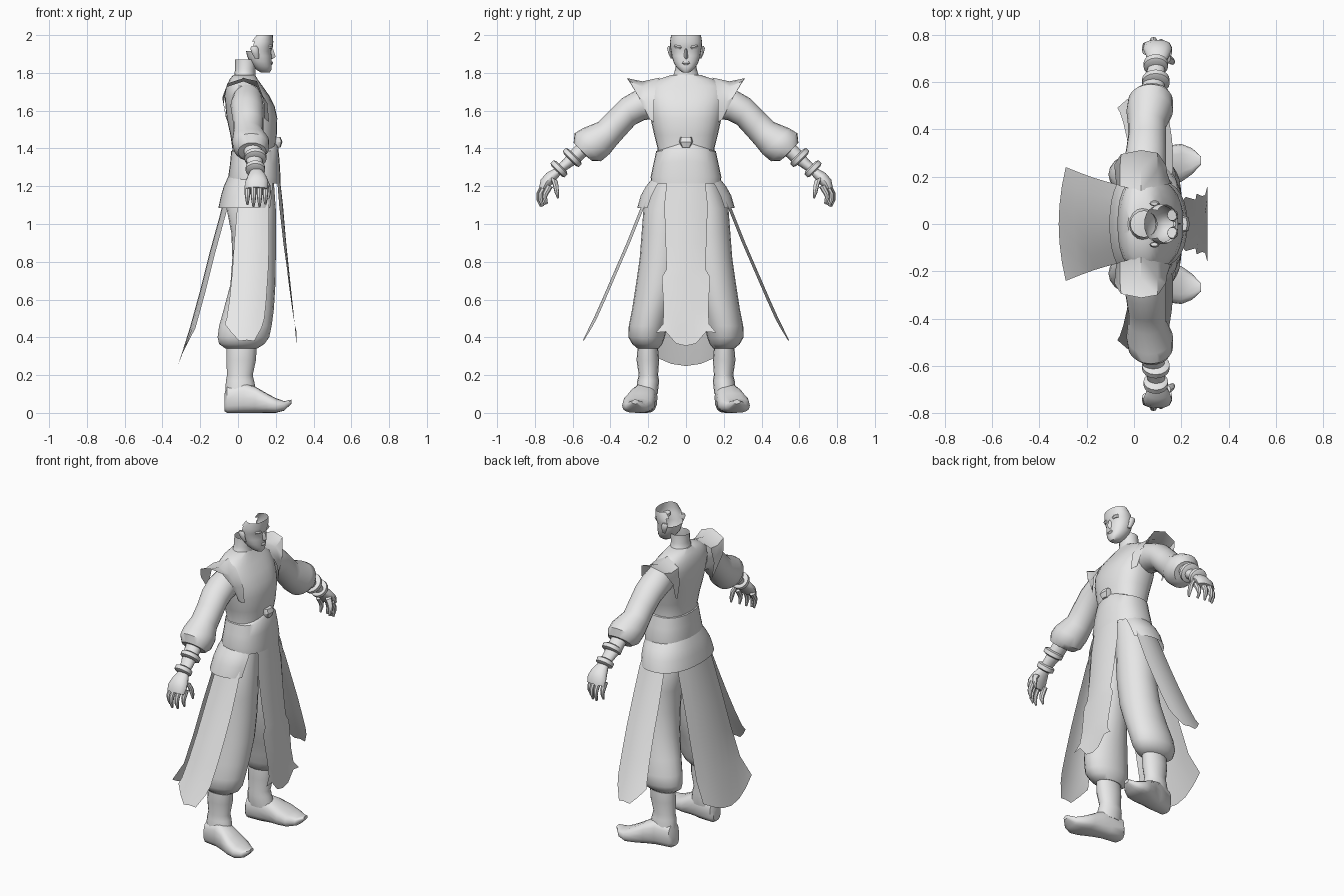
import bpy, bmesh, math
from mathutils import Vector as V

cloth = bpy.data.materials.new("light_grey")
cloth.diffuse_color = (0.8, 0.8, 0.8, 1)


def finish(name, bm, mirror=False):
    bmesh.ops.recalc_face_normals(bm, faces=bm.faces)
    me = bpy.data.meshes.new(name)
    bm.to_mesh(me)
    bm.free()
    ob = bpy.data.objects.new(name, me)
    bpy.context.collection.objects.link(ob)
    me.materials.append(cloth)
    if mirror:
        m = ob.modifiers.new("mirror", 'MIRROR')
        m.use_axis = (False, True, False)
        m.use_mirror_merge = False
    return ob


def sheet(name, rows, mirror=False, closed=False, caps=(False, False), drop=None):
    """Skin rows of points; closed rows make tubes."""
    bm = bmesh.new()
    vs = [[bm.verts.new(p) for p in r] for r in rows]
    n = len(rows[0])
    for a, b in zip(vs, vs[1:]):
        for i in range(n if closed else n - 1):
            j = (i + 1) % n
            bm.faces.new((a[i], a[j], b[j], b[i]))
    if caps[0]:
        bm.faces.new(vs[0])
    if caps[1]:
        bm.faces.new(vs[-1])
    if drop:
        bad = [f for f in bm.faces if drop(f.calc_center_median())]
        bmesh.ops.delete(bm, geom=bad, context='FACES')
    return finish(name, bm, mirror)


def ring(c, u, v, n=20, p=1.0, a0=0, a1=360):
    """Ellipse points; p below 1 makes the shape boxier."""
    full = a1 - a0 == 360
    out = []
    for i in range(n):
        a = math.radians(a0 + (a1 - a0) * i / (n if full else n - 1))
        s, t = math.cos(a), math.sin(a)
        out.append(V(c) + V(u) * math.copysign(abs(s) ** p, s) + V(v) * math.copysign(abs(t) ** p, t))
    return out


def band(y0, z0, y1, z1, x0, x1, **k):
    """Cross-section spanning two outline points (y, z) and an x range."""
    c = ((x0 + x1) / 2, (y0 + y1) / 2, (z0 + z1) / 2)
    return ring(c, ((x1 - x0) / 2, 0, 0), (0, (y1 - y0) / 2, (z1 - z0) / 2), **k)


def tube(name, rows, mirror=True, caps=(True, True), drop=None, **k):
    return sheet(name, [band(*r, **k) for r in rows], mirror, True, caps, drop)


def level(rows):
    """Horizontal centred sections from (z, half_width, x0, x1)."""
    return [(-w, z, w, z, a, b) for z, w, a, b in rows]


# torso, wide belt and neck
tube("torso", level([(1.22, .17, -.04, .2), (1.40, .15, -.03, .195), (1.47, .168, -.04, .205),
     (1.56, .188, -.06, .208), (1.62, .2, -.066, .195), (1.68, .21, -.07, .165), (1.73, .2, -.06, .13),
     (1.765, .15, -.045, .105), (1.79, .075, -.025, .09)]), False, p=.85, n=28)
belt = [(1.215, .185, -.05, .225), (1.25, .187, -.052, .225), (1.32, .172, -.042, .22),
        (1.385, .158, -.036, .212), (1.39, .148, -.03, .2)]
rows = [band(-w, z, w, z, a, b, p=.85, n=28) for z, w, a, b in belt]
for k, r in enumerate(rows):
    for q in r:
        q.z += (.045 * max(0, 1 - abs(q.y) / .14) if q.x > .08 else 0) * (k - 1) / 3 if k else -.0
sheet("belt", rows, closed=True)
tube("buckle", [(-.022, 1.405, .022, 1.405, .18, .225), (-.036, 1.435, .036, 1.435, .18, .235),
     (-.03, 1.46, .03, 1.46, .18, .225)], False, n=8, p=.6)
tube("neck", level([(1.75, .095, -.04, .1), (1.79, .066, -.02, .092), (1.82, .057, -.015, .092),
     (1.87, .055, -.015, .1)]), False, caps=(False, False), n=16)

# head shell, open at the crown and upper back
tube("head", level([(1.803, .018, .12, .168), (1.815, .036, .1, .176), (1.835, .054, .08, .178),
     (1.86, .067, .06, .178), (1.89, .075, .048, .178), (1.915, .079, .043, .175), (1.935, .083, .045, .183),
     (1.965, .085, .055, .187), (2.0, .079, .085, .184)]), False, caps=(True, False), n=24, p=.92,
     drop=lambda c: c.z > 1.92 and c.x < .085)
sheet("nose", [[V((.172, -.008, 1.93)), V((.185, 0, 1.93)), V((.172, .008, 1.93))],
               [V((.168, -.015, 1.885)), V((.2, 0, 1.885)), V((.168, .015, 1.885))],
               [V((.168, -.012, 1.874)), V((.18, 0, 1.872)), V((.168, .012, 1.874))]])
tube("lips", level([(1.843, .012, .165, .18), (1.852, .022, .165, .186), (1.861, .014, .165, .182)]), False, n=10)
tube("brow", [(.014, 1.925, .06, 1.93, .14, .178), (.012, 1.933, .064, 1.941, .14, .186),
     (.014, 1.942, .06, 1.948, .14, .182)], n=10)
tube("ear", [(.07, 1.875, .08, 1.875, .09, .11), (.075, 1.9, .093, 1.9, .075, .11),
     (.075, 1.925, .1, 1.93, .065, .108), (.078, 1.94, .094, 1.942, .07, .1)], n=8)

# flared shoulder wings of the vest
wing_in = [(-.06, .17, 1.54), (-.075, .17, 1.64), (-.06, .16, 1.73), (.03, .14, 1.775), (.1, .16, 1.735),
           (.155, .17, 1.64), (.165, .17, 1.54)]
wing_mid = [(-.06, .185, 1.55), (-.08, .215, 1.65), (-.06, .23, 1.725), (.03, .23, 1.755), (.1, .23, 1.725),
            (.14, .215, 1.65), (.15, .187, 1.55)]
wing_out = [(-.06, .192, 1.56), (-.083, .25, 1.67), (-.055, .295, 1.745), (.03, .312, 1.772),
            (.1, .3, 1.757), (.135, .25, 1.67), (.14, .195, 1.56)]
sheet("shoulder_wing", [wing_in, wing_mid, wing_out], True)

# puffed sleeves, forearms, bracelets
tube("sleeve", [(.19, 1.74, .15, 1.56, -.03, .13), (.27, 1.705, .22, 1.55, -.04, .135),
     (.34, 1.665, .27, 1.525, -.035, .135), (.41, 1.595, .325, 1.465, -.025, .135),
     (.465, 1.54, .365, 1.42, -.025, .135), (.55, 1.505, .405, 1.37, -.032, .165),
     (.59, 1.48, .45, 1.332, -.025, .165), (.595, 1.43, .5, 1.335, 0, .15),
     (.57, 1.405, .535, 1.365, .03, .12)])
tube("forearm", [(.57, 1.43, .515, 1.37, .03, .125), (.615, 1.385, .56, 1.33, .035, .13),
     (.65, 1.34, .61, 1.3, .05, .13), (.7, 1.295, .667, 1.262, .065, .13)], n=16)
for name, y, z, r in (("cuff", .602, 1.352, .042), ("bracelet", .672, 1.292, .037)):
    tube(name, [(y + d + r * s, z - d + r * s, y + d - r * s, z - d - r * s, .092 - r * s * 1.4, .092 + r * s * 1.4)
         for d, s in ((-.013, .75), (-.008, 1), (.008, 1), (.013, .75))], n=16)

# hands
tube("palm", [(.695, 1.295, .66, 1.265, .065, .13), (.74, 1.27, .685, 1.235, .05, .15),
     (.77, 1.235, .71, 1.21, .038, .16), (.778, 1.195, .735, 1.18, .04, .155)], n=14)
for i, (x, drop_z) in enumerate(((.05, .01), (.082, 0), (.114, 0), (.145, .012))):
    yo = -.022 * abs(i - 1.3)
    tube(f"finger_{i + 1}", [(.775 + yo, 1.21, .742 + yo, 1.195, x - .016, x + .016),
         (.797 + yo, 1.165, .768 + yo, 1.155, x - .015, x + .015),
         (.797 + yo, 1.125 + drop_z, .773 + yo, 1.13 + drop_z, x - .012, x + .012),
         (.78 + yo, 1.09 + drop_z, .768 + yo, 1.096 + drop_z, x - .006, x + .006)], n=8)
tube("thumb", [(.72, 1.25, .68, 1.23, .12, .155), (.705, 1.205, .675, 1.2, .14, .172),
     (.695, 1.165, .672, 1.165, .15, .174), (.682, 1.135, .672, 1.137, .155, .167)], n=8)

# trousers gathered above the boots
legs = [(1.22, 0, .175, -.04, .19), (1.08, 0, .225, -.06, .2), (.95, .003, .235, -.035, .2),
        (.82, .015, .245, -.03, .2), (.68, .035, .265, -.04, .198), (.55, .075, .285, -.075, .19),
        (.46, .1, .303, -.1, .178), (.4, .112, .305, -.108, .165), (.365, .125, .285, -.1, .14),
        (.34, .145, .255, -.065, .1)]
tube("trouser_leg", [(a, z, b, z, c, d) for z, a, b, c, d in legs])

# boots with upturned toes
shaft = [(.36, .15, .255, -.06, .1), (.28, .142, .262, -.062, .095), (.2, .148, .25, -.058, .078),
         (.17, .142, .258, -.064, .085), (.1, .15, .265, -.068, .1)]
tube("boot_shaft", [(a, z, b, z, c, d) for z, a, b, c, d in shaft], n=16)
foot = [(-.072, .205, .035, .01, .1), (-.058, .207, .052, 0, .14), (.03, .215, .064, 0, .16),
        (.09, .232, .072, 0, .14), (.15, .248, .084, 0, .105), (.2, .258, .08, 0, .078),
        (.245, .265, .055, .012, .062), (.282, .268, .018, .048, .07)]
sheet("boot_foot", [ring((x, y, (a + b) / 2), (0, w, 0), (0, 0, (b - a) / 2), 16, .75) for x, y, w, a, b in foot],
      True, True, (True, True))

# hip sash, open at the front
hip = [(1.245, .176, -.055, .215, 44), (1.2, .212, -.075, .222, 45), (1.15, .24, -.09, .224, 47),
       (1.085, .258, -.104, .222, 50)]
sheet("hip_sash", [band(-w, z, w, z, a, b, n=27, p=.88, a0=s, a1=360 - s) for z, w, a, b, s in hip])

# hanging cloth panels with ragged hems
T = (-1, -.67, -.33, 0, .33, .67, 1)


def panel(rows, hem):
    """Rows of (z, x, half_width, edge_bend), lowest row raised by hem."""
    out = [[V((x + e * t * t, w * t, z)) for t in T] for z, x, w, e in rows]
    for q, h in zip(out[-1], hem):
        q.z += h
    return out


sheet("front_panel", panel([(1.24, .222, .1, -.015), (1.1, .238, .115, -.02), (.9, .255, .108, -.015),
      (.76, .27, .103, -.01), (.72, .274, .128, -.01), (.55, .292, .118, -.005), (.47, .3, .122, 0),
      (.355, .31, .16, 0)], (.07, .075, .012, 0, .012, .075, .07)))
sheet("back_panel", panel([(1.2, -.06, .13, .03), (1.05, -.095, .165, .03), (.85, -.15, .18, .03),
      (.65, -.2, .195, .03), (.45, -.255, .215, .03), (.26, -.318, .24, .03)],
      (.08, .035, 0, -.012, 0, .035, .08)))
side = [(1.2, .2, .02, .15), (1.08, .243, -.005, .165), (.9, .315, -.02, .165), (.75, .38, -.03, .16),
        (.6, .445, -.045, .15), (.5, .49, -.06, .14), (.4, .54, -.07, .125)]
rows = [[V((a + (b - a) * i / 5, y - .018 * abs(i / 2.5 - 1) ** 2, z)) for i in range(6)] for z, y, a, b in side]
for q, h in zip(rows[-1], (.07, .02, -.02, -.015, -.02, .05)):
    q.z += h
    q.y -= h * .45
sheet("side_panel", rows, True)

# smooth shading with crisp edges
bpy.ops.object.select_all(action='SELECT')
bpy.context.view_layer.objects.active = bpy.data.objects["torso"]
bpy.ops.object.shade_smooth_by_angle(angle=math.radians(40))
